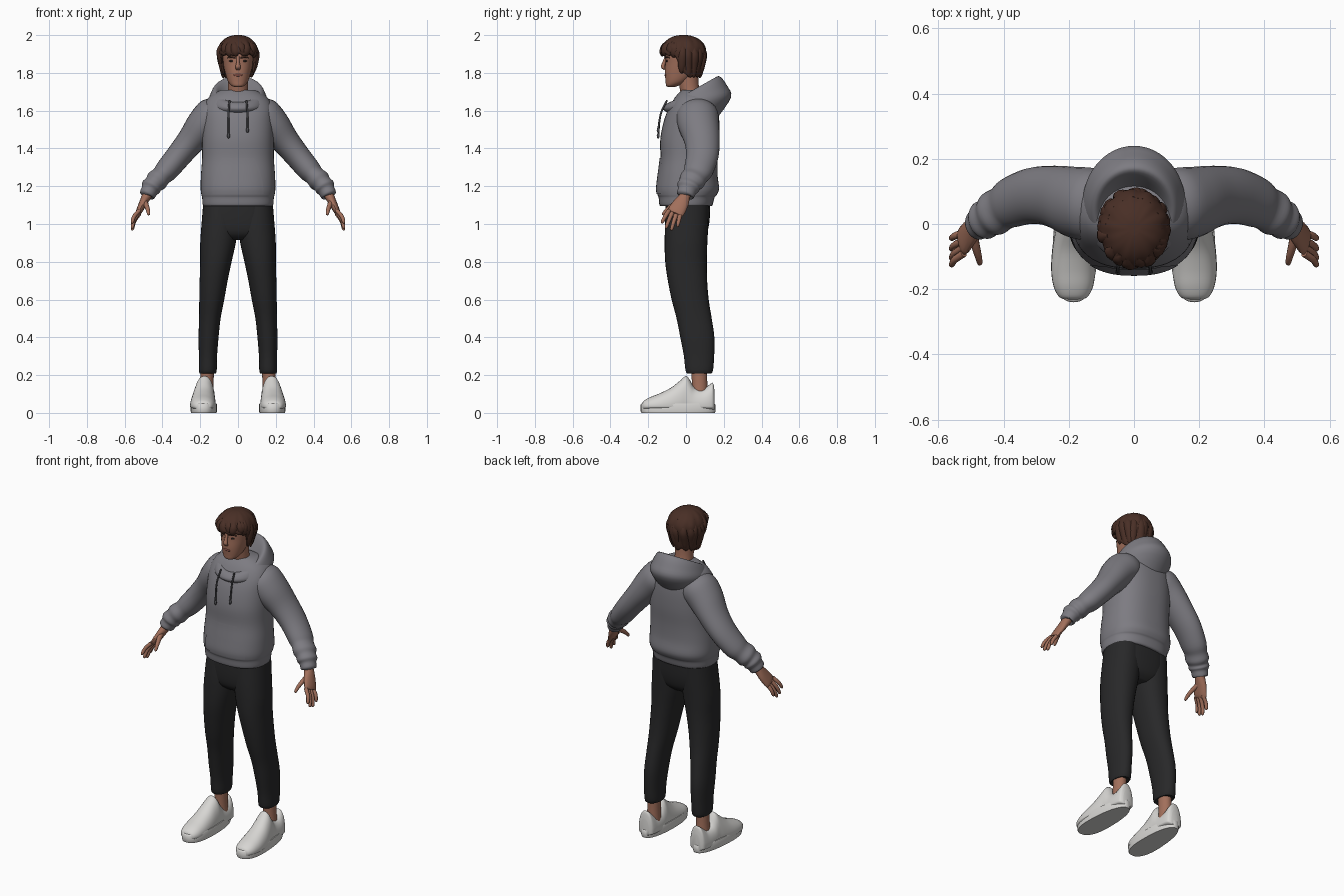
import bpy, bmesh, math
from mathutils import Vector

def mat(name, r, g, b):
    m = bpy.data.materials.new(name)
    m.diffuse_color = (r, g, b, 1)
    return m

GREY = mat("hoodie grey", .205, .2, .222)
CORD = mat("cord dark grey", .07, .07, .078)
BLACK = mat("trouser black", .021, .021, .022)
SKIN = mat("skin", .36, .16, .105)
LIP = mat("lip", .25, .085, .065)
HAIR = mat("hair brown", .066, .028, .019)
WHITE = mat("shoe white", .68, .67, .65)
EYE = mat("eye dark", .02, .014, .012)
TAU = 2 * math.pi

def finish(name, bm, m, mirror=False, angle=50):
    """Turn a bmesh into a smooth-shaded object."""
    bmesh.ops.recalc_face_normals(bm, faces=bm.faces)
    me = bpy.data.meshes.new(name)
    bm.to_mesh(me)
    bm.free()
    me.materials.append(m)
    ob = bpy.data.objects.new(name, me)
    bpy.context.collection.objects.link(ob)
    bpy.ops.object.select_all(action='DESELECT')
    ob.select_set(True)
    bpy.context.view_layer.objects.active = ob
    bpy.ops.object.shade_smooth_by_angle(angle=math.radians(angle))
    if mirror:
        ob.modifiers.new("mirror", 'MIRROR').use_mirror_merge = False
    return ob

def loft(name, rings, m, steps=4, mirror=False, angle=50):
    """Skin a surface through closed rings with smooth interpolation."""
    full = []
    n = len(rings)
    for i in range(n - 1):
        p0, p1, p2, p3 = rings[max(i - 1, 0)], rings[i], rings[i + 1], rings[min(i + 2, n - 1)]
        for k in range(steps):
            t = k / steps
            full.append([b + (c - a) * (t / 2) + (2 * a - 5 * b + 4 * c - d) * (t * t / 2)
                         + (3 * b - a - 3 * c + d) * (t ** 3 / 2)
                         for a, b, c, d in zip(p0, p1, p2, p3)])
    full.append(rings[-1])
    bm = bmesh.new()
    vs = [[bm.verts.new(p) for p in r] for r in full]
    for r, s in zip(vs, vs[1:]):
        for j in range(len(r)):
            k = (j + 1) % len(r)
            bm.faces.new((r[j], r[k], s[k], s[j]))
    bm.faces.new(vs[0])
    bm.faces.new(vs[-1])
    return finish(name, bm, m, mirror, angle)

def oval(a, e):
    """Superellipse point for angle a."""
    c, s = math.cos(a), math.sin(a)
    return (math.copysign(abs(c) ** (2 / e), c), math.copysign(abs(s) ** (2 / e), s))

def stack(name, rows, m, e=2.0, seg=32, **kw):
    """Loft of level ovals: rows of (z, cx, cy, rx, ry)."""
    rings = []
    for z, cx, cy, rx, ry in rows:
        pts = [oval(TAU * j / seg, e) for j in range(seg)]
        rings.append([Vector((cx + rx * x, cy + ry * y, z)) for x, y in pts])
    return loft(name, rings, m, **kw)

def tube(name, rows, m, seg=16, wide=(0, 1, 0), **kw):
    """Loft along a path: rows of (x, y, z, half thickness, half width)."""
    rings = []
    for i, (x, y, z, ra, rb) in enumerate(rows):
        d = Vector(rows[min(i + 1, len(rows) - 1)][:3]) - Vector(rows[max(i - 1, 0)][:3])
        d.normalize()
        v = Vector(wide)
        v = (v - d * v.dot(d)).normalized()
        u = d.cross(v)
        rings.append([Vector((x, y, z)) + u * ra * math.cos(TAU * j / seg)
                      + v * rb * math.sin(TAU * j / seg) for j in range(seg)])
    return loft(name, rings, m, **kw)

def ball(name, loc, size, m, mirror=False):
    bm = bmesh.new()
    bmesh.ops.create_uvsphere(bm, u_segments=16, v_segments=10, radius=1)
    for v in bm.verts:
        v.co = Vector(loc) + Vector(size) * v.co
    return finish(name, bm, m, mirror)

# Hoodie body with gathered hem
body = stack("hoodie_body", [
    (1.095, 0, 0, .172, .125), (1.1, 0, 0, .186, .14), (1.14, 0, .003, .19, .148),
    (1.155, 0, .006, .194, .157), (1.19, 0, .01, .198, .165), (1.26, 0, .01, .196, .157),
    (1.35, 0, .016, .19, .152), (1.45, 0, .02, .19, .156), (1.55, 0, .03, .188, .146),
    (1.62, 0, .04, .183, .127), (1.675, 0, .045, .15, .1), (1.71, 0, .04, .09, .06)],
    GREY, e=2.4, seg=48)

# Front pocket wrapped onto the body
bm = bmesh.new()
bmesh.ops.create_grid(bm, x_segments=20, y_segments=14, size=1)
for v in bm.verts:
    t = (v.co.y + 1) / 2
    v.co = Vector((v.co.x * (.135 - .05 * t * t), -.3, 1.16 + .19 * t))
pocket = finish("front_pocket", bm, GREY)
wrap = pocket.modifiers.new("wrap", 'SHRINKWRAP')
wrap.target = body
wrap.offset = .004
wrap.wrap_method = 'PROJECT'
wrap.use_project_x = wrap.use_project_z = False
wrap.use_project_y = True
wrap.use_negative_direction = wrap.use_positive_direction = True
wrap.cull_face = 'BACK'

# Sleeves, with folds above the cuffs
tube("sleeve", [
    (.09, .055, 1.59, .085, .1), (.135, .06, 1.57, .1, .112), (.185, .068, 1.52, .092, .108),
    (.25, .085, 1.44, .075, .094), (.315, .086, 1.36, .067, .086), (.377, .066, 1.285, .062, .078),
    (.405, .048, 1.255, .054, .069), (.43, .032, 1.23, .059, .07), (.446, .02, 1.212, .051, .06),
    (.46, .012, 1.195, .054, .061), (.468, .006, 1.178, .045, .05), (.482, -.004, 1.152, .04, .046),
    (.482, -.004, 1.151, .02, .025)], GREY, seg=28, mirror=True)

# Hood: one profile swept round the neck, deep at the back
seg = 48
hood = [[] for _ in range(7)]
for j in range(seg):
    a = TAU * j / seg
    c, s = math.cos(a), math.sin(a)
    b = (1 + s) / 2
    prof = [(.06, .015, .065, 1.62), (.078, .015, .085, 1.635 + .03 * b),
            (.108, .035, .115, 1.64 + .125 * b), (.128, .048, .132, 1.645 + .135 * b),
            (.147, .055, .162, 1.633 + .1 * b), (.158, .06, .178, 1.605 + .065 * b),
            (.135, .045, .12, 1.575 - .015 * b)]
    for ring, (rx, cy, ry, z) in zip(hood, prof):
        ring.append(Vector((rx * c, cy + ry * s, z)))
loft("hood", hood, GREY)

# Drawstrings with end knots
for sx, end in ((-1, 1.475), (1, 1.505)):
    tube("drawstring", [(sx * .045, -.1, 1.655, .005, .005), (sx * .049, -.128, 1.6, .005, .005),
                        (sx * .05, -.14, 1.55, .005, .005), (sx * .05, -.146, end, .005, .005)],
         CORD, seg=8, wide=(1, 0, 0))
    ball("drawstring_knot", (sx * .05, -.147, end - .008), (.008, .008, .014), CORD)

# Trousers
stack("trouser_seat", [(.915, 0, .005, .09, .07), (.95, 0, .004, .165, .105),
                       (1.02, 0, .007, .188, .118), (1.12, 0, .01, .18, .118)], BLACK, e=2.5)
stack("trouser_leg", [
    (1.1, .095, .01, .09, .11), (1.0, .097, .004, .096, .114), (.9, .106, 0, .094, .113),
    (.8, .117, 0, .083, .11), (.7, .129, .008, .074, .104), (.6, .139, .022, .066, .098),
    (.5, .149, .043, .057, .093), (.4, .156, .06, .053, .09), (.3, .159, .069, .048, .08),
    (.215, .16, .07, .046, .07), (.214, .16, .07, .03, .045)], BLACK, e=2.2, mirror=True)

# Ankles
stack("ankle", [(.05, .167, .075, .042, .045), (.15, .165, .072, .036, .041),
                (.25, .162, .07, .036, .042)], SKIN, seg=20, mirror=True)

# Shoe uppers: arched sections from toe to heel
rings = []
for y, cx, w, h in [(-.232, .186, .025, .05), (-.222, .186, .045, .065), (-.19, .186, .061, .083),
                    (-.14, .186, .068, .103), (-.08, .184, .067, .133), (-.03, .181, .062, .172),
                    (0, .178, .058, .196), (.018, .177, .057, .178), (.045, .176, .057, .135),
                    (.09, .175, .056, .125), (.125, .174, .052, .15), (.143, .174, .045, .158),
                    (.152, .174, .03, .11)]:
    ring = []
    for j in range(28):
        x, s = oval(TAU * j / 28, 2.2)
        ring.append(Vector((cx + w * x, y, .035 + (h - .035) * s if s > 0 else .035 + .02 * s)))
    rings.append(ring)
loft("shoe_upper", rings, WHITE, mirror=True)

# Shoe soles: toe wider than heel
rings = []
for z, k in ((0, .98), (.008, 1), (.044, 1), (.05, .97)):
    ring = []
    for j in range(40):
        x, s = oval(TAU * j / 40, 2.4)
        ring.append(Vector((.18 - .005 * s + .068 * k * (1 - .13 * s) * x, -.042 + .198 * k * s, z)))
    rings.append(ring)
loft("shoe_sole", rings, WHITE, steps=1, mirror=True)

# Hands: palm, four fingers and a thumb
tube("palm", [(.468, .002, 1.18, .026, .03), (.485, -.008, 1.145, .025, .03),
              (.503, -.026, 1.11, .021, .041), (.522, -.05, 1.07, .017, .045),
              (.53, -.058, 1.055, .011, .04)], SKIN, mirror=True)
for i, (ky, kz, ty, tz) in enumerate([(-.09, 1.072, -.128, 1.003), (-.071, 1.063, -.107, .976),
                                      (-.05, 1.055, -.078, .966), (-.028, 1.058, -.045, .985)]):
    mx, my, mz = .549, (ky + ty) / 2, (kz + tz) / 2 + .004
    tube("finger_%d" % (i + 1), [(.522, ky, kz, .011, .012), (mx, my, mz, .0105, .011),
                                 (.559, ty * .9 + ky * .1, tz + .01, .009, .009),
                                 (.561, ty, tz, .003, .003)], SKIN, seg=10, mirror=True)
tube("thumb", [(.495, -.03, 1.12, .016, .018), (.485, -.07, 1.098, .013, .014),
               (.477, -.1, 1.075, .011, .011), (.473, -.12, 1.053, .008, .008),
               (.473, -.124, 1.047, .002, .002)], SKIN, seg=10, mirror=True)

# Neck and head
stack("neck", [(1.6, 0, .03, .07, .06), (1.68, 0, .025, .056, .052), (1.74, 0, .015, .052, .052),
               (1.82, 0, .01, .055, .055)], SKIN)
stack("head", [(1.724, 0, -.08, .012, .012), (1.732, 0, -.072, .034, .033), (1.755, 0, -.05, .053, .058),
               (1.8, 0, -.026, .068, .086), (1.85, 0, -.01, .079, .1), (1.9, 0, -.005, .084, .104),
               (1.95, 0, 0, .07, .09), (1.98, 0, 0, .03, .04)], SKIN, e=2.15)
tube("nose", [(0, -.106, 1.885, .007, .008), (0, -.116, 1.855, .009, .009),
              (0, -.122, 1.832, .011, .014), (0, -.112, 1.818, .005, .011)], SKIN, seg=12, wide=(1, 0, 0))
ball("ear", (.083, .005, 1.85), (.01, .02, .03), SKIN, True)
ball("eye", (.033, -.101, 1.863), (.014, .005, .006), EYE, True)
tube("eyebrow", [(.014, -.109, 1.879, .004, .004), (.035, -.105, 1.885, .004, .005),
                 (.056, -.088, 1.88, .002, .003)], HAIR, seg=8, wide=(0, 0, 1), mirror=True)
ball("lips", (0, -.107, 1.788), (.025, .007, .007), LIP)

# Hair cap: hairline high over the brow and low at the nape
def hairline(s):
    t = min(max((s + .55) / .75, 0), 1)
    return 1.897 - .115 * t * t * (3 - 2 * t)

def hair_point(a, z, k=1.0):
    f = math.sqrt(max(0, 1 - ((z - 1.905) / .0955) ** 2)) if z > 1.905 else 1 - 1.9 * (1.905 - z)
    f = (f ** .9) * k * (1 + .018 * math.sin(9 * a + 25 * z) + .012 * math.sin(14 * a - 40 * z))
    return Vector((.108 * f * math.cos(a), -.014 + .122 * f * math.sin(a), z))

seg, rings = 72, []
for t, k in ((.05, .78), (0, .95), (.07, 1), (.2, 1), (.35, 1), (.5, 1), (.65, 1), (.78, 1),
             (.88, 1), (.95, 1), (.985, 1), (.998, 1)):
    ring = []
    for j in range(seg):
        a = TAU * j / seg
        zb = hairline(math.sin(a)) + .007 * math.sin(11 * a)
        ring.append(hair_point(a, zb + (2.0 - zb) * t, k))
    rings.append(ring)
loft("hair_cap", rings, HAIR, steps=2)

# Overlapping locks round the fringe, sides and nape
for i in range(22):
    a = TAU * i / 22 + .12 * math.sin(5 * i)
    zb = hairline(math.sin(a)) - .004 + .007 * math.sin(3 * i)
    sweep = .16 if i % 3 else -.1
    rows = []
    for t, r in ((0, .006), (.35, .018), (.7, .018), (.92, .011), (1, .003)):
        p = hair_point(a + sweep * t, 1.965 + (zb - 1.965) * t, .95 - .03 * t)
        rows.append((*p, r * .75, r * 1.2))
    tube("hair_lock", rows, HAIR, seg=8, wide=(-math.sin(a), math.cos(a), 0), steps=3)
